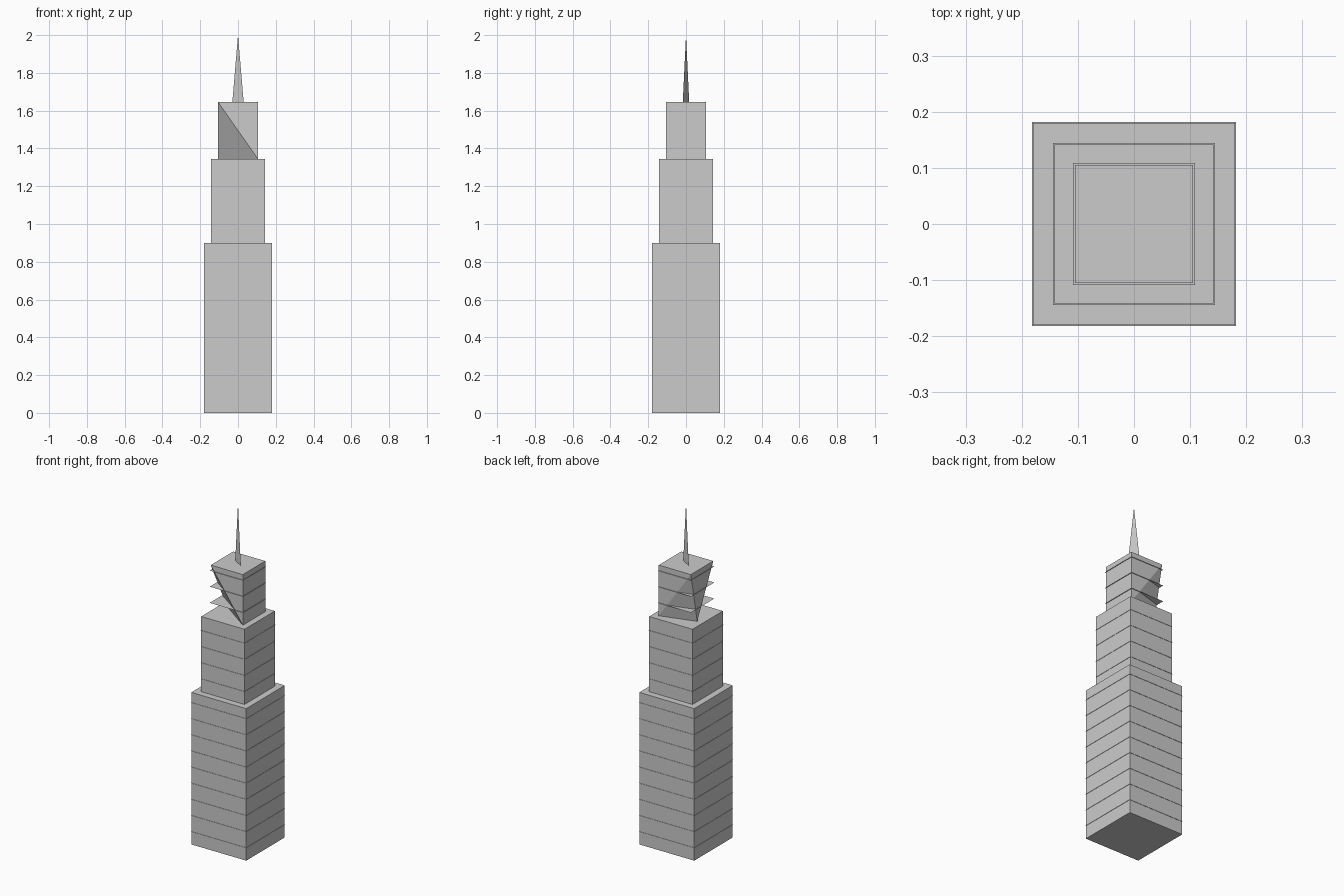
import bpy, bmesh

if "Cube" in bpy.data.objects:
    bpy.data.objects.remove(bpy.data.objects["Cube"])

# One concrete grey for everything
grey = bpy.data.materials.new("concrete_grey")
grey.diffuse_color = (0.6, 0.6, 0.6, 1)
grey.use_nodes = True
grey.node_tree.nodes["Principled BSDF"].inputs["Base Color"].default_value = grey.diffuse_color


def make(name, verts, faces, outward=True):
    bm = bmesh.new()
    vs = [bm.verts.new(v) for v in verts]
    for f in faces:
        bm.faces.new([vs[i] for i in f])
    if outward:
        bmesh.ops.recalc_face_normals(bm, faces=bm.faces)
    me = bpy.data.meshes.new(name)
    bm.to_mesh(me)
    bm.free()
    me.materials.append(grey)
    ob = bpy.data.objects.new(name, me)
    bpy.context.collection.objects.link(ob)


def ring(h, z):
    return [(-h, -h, z), (h, -h, z), (h, h, z), (-h, h, z)]


def tier(name, h, z0, z1):
    make(name, ring(h, z0) + ring(h, z1),
         [(3, 2, 1, 0), (4, 5, 6, 7)] +
         [(i, (i + 1) % 4, (i + 1) % 4 + 4, i + 4) for i in range(4)])


def floor_plates(name, h, z0, count):
    # Paper-thin floors that stick out slightly past the walls
    verts, faces = [], []
    for k in range(count):
        verts += ring(h, z0 + 0.077 + 0.0955 * k)
        faces.append(range(4 * k, 4 * k + 4))
    make(name, verts, faces, outward=False)


# Lower and middle tiers
tier("lower_tier", 0.18, 0, 0.9)
tier("middle_tier", 0.142, 0.9, 1.345)

# Upper tier: the two left bottom corners meet in one point
H, Z0, Z1 = 0.105, 1.345, 1.645
make("upper_tier",
     ring(H, Z1) + [(H, -H, Z0), (H, H, Z0), (-H, 0.045, Z0)],
     [(0, 1, 2, 3), (1, 4, 5, 2), (0, 4, 1), (0, 6, 4),
      (0, 3, 6), (3, 5, 6), (3, 2, 5), (4, 6, 5)])

# Floor plates of each tier
floor_plates("lower_floors", 0.182, 0, 9)
floor_plates("middle_floors", 0.144, 0.9, 4)
floor_plates("upper_floors", 0.109, Z0, 3)

# Flat spire blade
make("spire", [(-0.03, 0.017, Z1), (0.03, -0.017, Z1), (0, 0, 2.0)],
     [(0, 1, 2)], outward=False)
